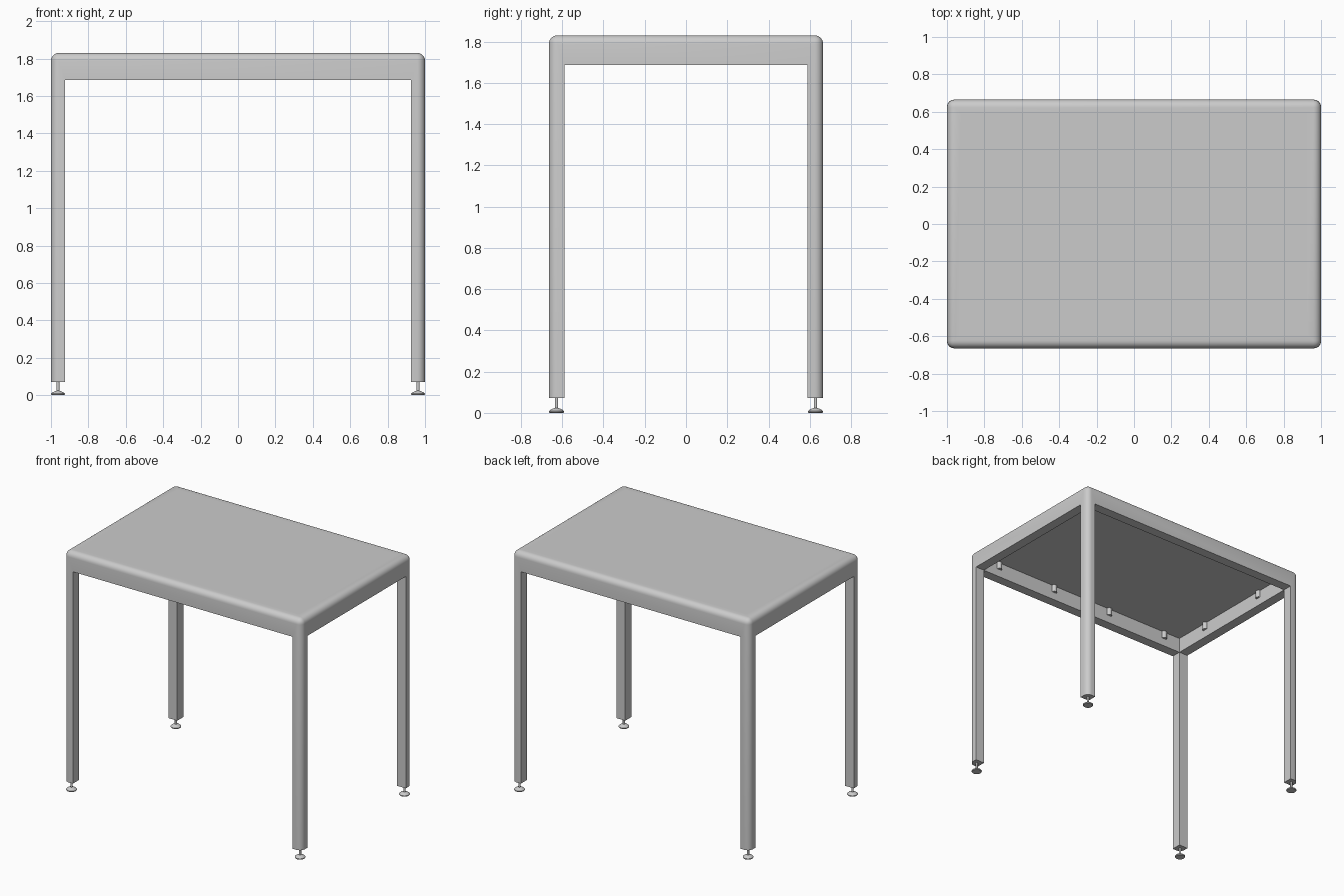
import bpy, bmesh, math
from mathutils import Matrix

if "Cube" in bpy.data.objects:
    bpy.data.objects.remove(bpy.data.objects["Cube"])

X, Y, TOP = 1.0, 0.665, 1.83        # half width, half depth, height
IX, IY = 0.925, 0.59                # inner faces of the square tube
APRON, LEG_END = 1.685, 0.072       # underside of rails, bottom of legs


def finish(name, bm):
    bmesh.ops.recalc_face_normals(bm, faces=bm.faces)
    me = bpy.data.meshes.new(name)
    bm.to_mesh(me)
    bm.free()
    ob = bpy.data.objects.new(name, me)
    bpy.context.collection.objects.link(ob)
    return ob


def box(name, hx, hy, z0, z1, radius=0):
    bm = bmesh.new()
    m = Matrix.Translation((0, 0, (z0 + z1) / 2)) @ Matrix.Diagonal((2 * hx, 2 * hy, z1 - z0, 1))
    bmesh.ops.create_cube(bm, size=1, matrix=m)
    if radius:
        # round everything except the bottom rim
        edges = [e for e in bm.edges if max(v.co.z for v in e.verts) > z1 - 1e-4]
        bmesh.ops.bevel(bm, geom=edges, offset=radius, segments=6, profile=0.5, affect='EDGES')
    return finish(name, bm)


def lathe(name, profile, x, y, sides=24):
    bm = bmesh.new()
    verts = [bm.verts.new((r, 0, z)) for r, z in profile]
    edges = [bm.edges.new(p) for p in zip(verts, verts[1:])]
    bmesh.ops.spin(bm, geom=verts + edges, cent=(0, 0, 0), axis=(0, 0, 1),
                   angle=2 * math.pi, steps=sides)
    bmesh.ops.remove_doubles(bm, verts=bm.verts, dist=1e-5)
    ob = finish(name, bm)
    ob.location = (x, y, 0)
    smooth(ob)
    return ob


def smooth(ob):
    bpy.ops.object.select_all(action='DESELECT')
    ob.select_set(True)
    bpy.context.view_layer.objects.active = ob
    bpy.ops.object.shade_smooth_by_angle(angle=math.radians(35))


# Welded frame: rounded block with the openings cut away, leaving rails and legs
frame = box("frame_and_legs", X, Y, LEG_END, TOP, 0.042)
cutters = [
    box("front_opening_cutter", IX, 2, -1, APRON),
    box("side_opening_cutter", 2, IY, -1, APRON),
    box("panel_opening_cutter", IX, IY, -1, 3),
]
bpy.context.view_layer.objects.active = frame
frame.select_set(True)
for c in cutters:
    mod = frame.modifiers.new("cut", 'BOOLEAN')
    mod.operation, mod.solver, mod.object = 'DIFFERENCE', 'EXACT', c
    bpy.ops.object.modifier_apply(modifier=mod.name)
    bpy.data.objects.remove(c)
smooth(frame)

# Flush tabletop panel
box("tabletop_panel", IX, IY, 1.80, TOP)

# Levelling feet: domed pad with a thin threaded rod
foot = [(0, 0), (0.034, 0), (0.037, 0.004), (0.037, 0.008), (0.028, 0.016),
        (0.014, 0.022), (0.008, 0.024), (0.008, 0.08), (0, 0.08)]
for sx in (-1, 1):
    for sy in (-1, 1):
        lathe("levelling_foot", foot, sx * (X + IX) / 2, sy * (Y + IY) / 2)

# Panel support pegs along the inner rail faces
peg = [(0, 1.745), (0.02, 1.745), (0.02, 1.805), (0, 1.805)]
for s in (-1, 1):
    for x in (-0.78, -0.26, 0.26, 0.78):
        lathe("support_peg", peg, x, s * IY, 16)
    for y in (-0.30, 0.30):
        lathe("support_peg", peg, s * IX, y, 16)
